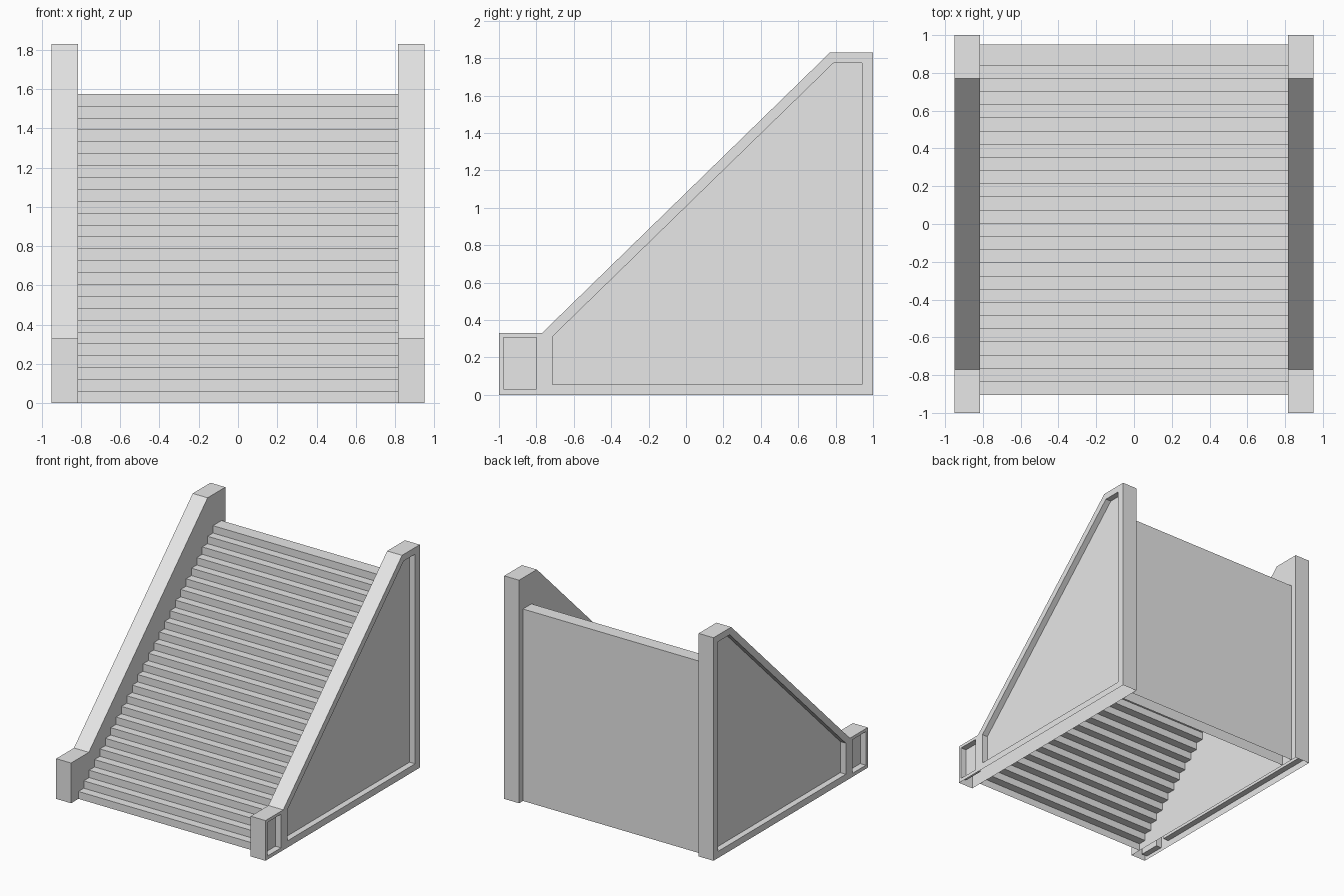
import bpy
import bmesh

if "Cube" in bpy.data.objects:
    bpy.data.objects.remove(bpy.data.objects["Cube"], do_unlink=True)

stone = bpy.data.materials.new("light_grey_stone")
stone.use_nodes = True
GREY = (0.8, 0.8, 0.8, 1)
stone.diffuse_color = GREY
stone.node_tree.nodes["Principled BSDF"].inputs["Base Color"].default_value = GREY

INNER, OUTER, RECESS = 0.815, 0.95, 0.05
BACK = 0.95
STEPS, RISE, GOING, FRONT = 26, 1.575 / 26, 0.0698, -0.905


def finish(bm, name):
    bmesh.ops.recalc_face_normals(bm, faces=bm.faces)
    mesh = bpy.data.meshes.new(name)
    bm.to_mesh(mesh)
    bm.free()
    mesh.materials.append(stone)
    obj = bpy.data.objects.new(name, mesh)
    bpy.context.collection.objects.link(obj)
    return obj


def loop(bm, outline, x):
    return [bm.verts.new((x, y, z)) for y, z in outline]


def bridge(bm, a, b, skip_ground=False):
    for i in range(len(a)):
        j = (i + 1) % len(a)
        if skip_ground and a[i].co.z == 0 and a[j].co.z == 0:
            continue
        bm.faces.new((a[i], a[j], b[j], b[i]))


# Side walls: hollow shells, open underneath, with recessed outer panels
wall = [(-1, 0), (1, 0), (1, 1.83), (0.77, 1.83), (-0.77, 0.33), (-1, 0.33)]
panels = [
    [(-0.715, 0.055), (0.94, 0.055), (0.94, 1.775), (0.79, 1.775), (-0.715, 0.31)],
    [(-0.975, 0.03), (-0.8, 0.03), (-0.8, 0.305), (-0.975, 0.305)],
]


def build_wall(name, side):
    bm = bmesh.new()
    rims = [loop(bm, o, side * OUTER) for o in [wall] + panels]
    edges = [bm.edges.new((r[i - 1], r[i])) for r in rims for i in range(len(r))]
    bmesh.ops.triangle_fill(bm, edges=edges, use_beauty=True, use_dissolve=False)
    inner = loop(bm, wall, side * INNER)
    bm.faces.new(inner)
    bridge(bm, rims[0], inner, skip_ground=True)
    for rim, outline in zip(rims[1:], panels):
        floor = loop(bm, outline, side * (OUTER - RECESS))
        bridge(bm, rim, floor)
        bm.faces.new(floor)
    # Merge the coplanar triangles of the frame
    bmesh.ops.dissolve_limit(bm, angle_limit=0.01, verts=bm.verts, edges=bm.edges)
    finish(bm, name)


build_wall("left_wall", 1)
build_wall("right_wall", -1)


# Staircase: folded treads and risers, open underneath
def sheet(name, outline):
    bm = bmesh.new()
    a, b = loop(bm, outline, -INNER), loop(bm, outline, INNER)
    for i in range(len(a) - 1):
        bm.faces.new((a[i], b[i], b[i + 1], a[i + 1]))
    return finish(bm, name)


profile = []
for i in range(STEPS):
    y = FRONT + i * GOING
    profile += [(y, i * RISE), (y, (i + 1) * RISE)]
top_y, top_z = profile[-1]
profile += [(BACK, top_z), (BACK, 0)]
sheet("steps_and_back_panel", profile)

# Upright sheet under the top riser
sheet("inner_back_panel", [(top_y, 0), (top_y, top_z - RISE)])
